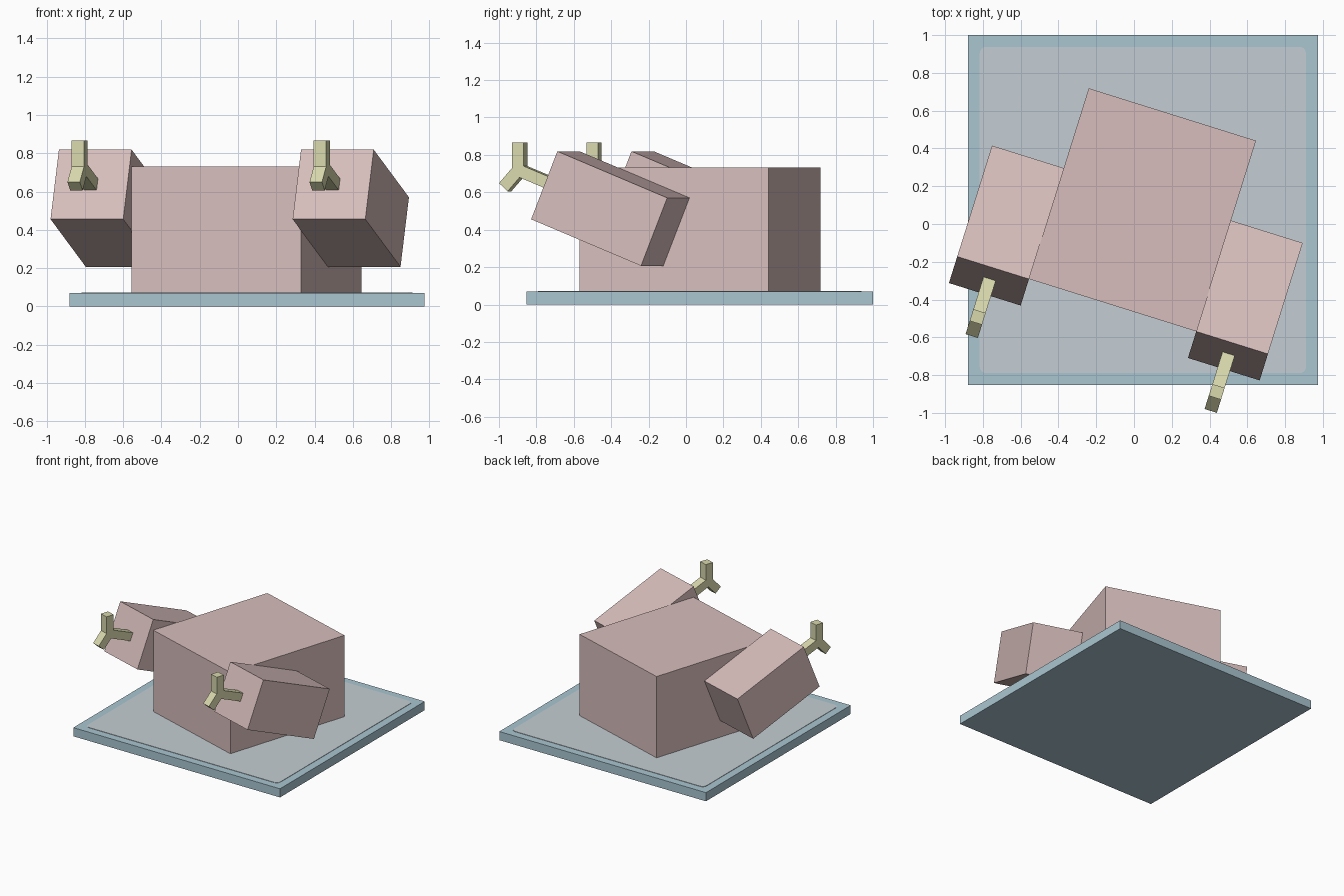
import bpy, bmesh
from math import sin, cos, radians
from mathutils import Matrix, Vector

if "Cube" in bpy.data.objects:
    bpy.data.objects.remove(bpy.data.objects["Cube"])


def material(name, rgb):
    m = bpy.data.materials.new(name)
    lin = [(c / 255 / 12.92 if c < 11 else ((c / 255 + 0.055) / 1.055) ** 2.4) for c in rgb]
    m.diffuse_color = (*lin, 1)
    m.use_nodes = True
    m.node_tree.nodes["Principled BSDF"].inputs["Base Color"].default_value = m.diffuse_color
    return m


PINK = material("dusty pink", (215, 190, 188))
BLUE = material("pale blue", (170, 198, 209))
GREY = material("light grey blue", (197, 206, 211))
KHAKI = material("pale khaki", (217, 217, 174))


def finish(name, bm, mat, matrix):
    bmesh.ops.recalc_face_normals(bm, faces=bm.faces)
    me = bpy.data.meshes.new(name)
    bm.to_mesh(me)
    bm.free()
    me.materials.append(mat)
    ob = bpy.data.objects.new(name, me)
    bpy.context.collection.objects.link(ob)
    ob.matrix_world = matrix
    return ob


def box(name, size, mat, matrix):
    bm = bmesh.new()
    bmesh.ops.create_cube(bm, size=1, matrix=Matrix.Diagonal((*size, 1)))
    return finish(name, bm, mat, matrix)


def prism(name, pts, offset, mat, matrix):
    bm = bmesh.new()
    face = bm.faces.new([bm.verts.new(p) for p in pts])
    ext = bmesh.ops.extrude_face_region(bm, geom=[face])
    bmesh.ops.translate(bm, vec=offset, verts=[v for v in ext["geom"] if isinstance(v, bmesh.types.BMVert)])
    return finish(name, bm, mat, matrix)


# Base plate with a thin rounded inlay on top
CX, CY = 0.047, 0.074
box("base_plate", (1.854, 1.854, 0.07), BLUE, Matrix.Translation((CX, CY, 0.035)))
half, rad = 0.864, 0.035
outline = []
for k, (sx, sy) in enumerate([(1, 1), (-1, 1), (-1, -1), (1, -1)]):
    for i in range(5):
        a = radians(90 * k + 22.5 * i)
        outline.append((sx * (half - rad) + rad * cos(a), sy * (half - rad) + rad * sin(a), 0))
prism("base_inlay", outline, (0, 0, 0.003), GREY, Matrix.Translation((CX, CY, 0.07)))

# Main body, turned on the plate
turn = Matrix.Translation((0.045, 0.075, 0)) @ Matrix.Rotation(radians(-17.4), 4, 'Z')
box("body", (0.928, 1.058, 0.662), PINK, turn @ Matrix.Translation((0, 0, 0.401)))

# Y-shaped hand outline: three prongs meeting at a hub
h = 0.0325
prongs = [(90, 0.148), (228, 0.122), (338, 0.235)]
hand = []
for i, (deg, length) in enumerate(prongs):
    a = radians(deg)
    b = radians(prongs[(i + 1) % 3][0] + (360 if i == 2 else 0))
    d, n = Vector((0, cos(a), sin(a))), Vector((0, -sin(a), cos(a)))
    mid, reach = (a + b) / 2, h / sin((b - a) / 2)
    hand += [d * length - n * h, d * length + n * h,
             Vector((0, cos(mid) * reach, sin(mid) * reach))]

# Tilted arms with hands on both sides
for side, s in (("left", -1), ("right", 1)):
    arm = turn @ Matrix.Translation((s * 0.663, -0.295, 0.513)) @ Matrix.Rotation(radians(-22), 4, 'X')
    box(side + "_arm", (0.398, 0.664, 0.392), PINK, arm)
    hub = turn @ Matrix.Translation((s * 0.663 - 0.034, -0.802, 0.718))
    prism(side + "_hand", hand, (0.068, 0, 0), KHAKI, hub)
